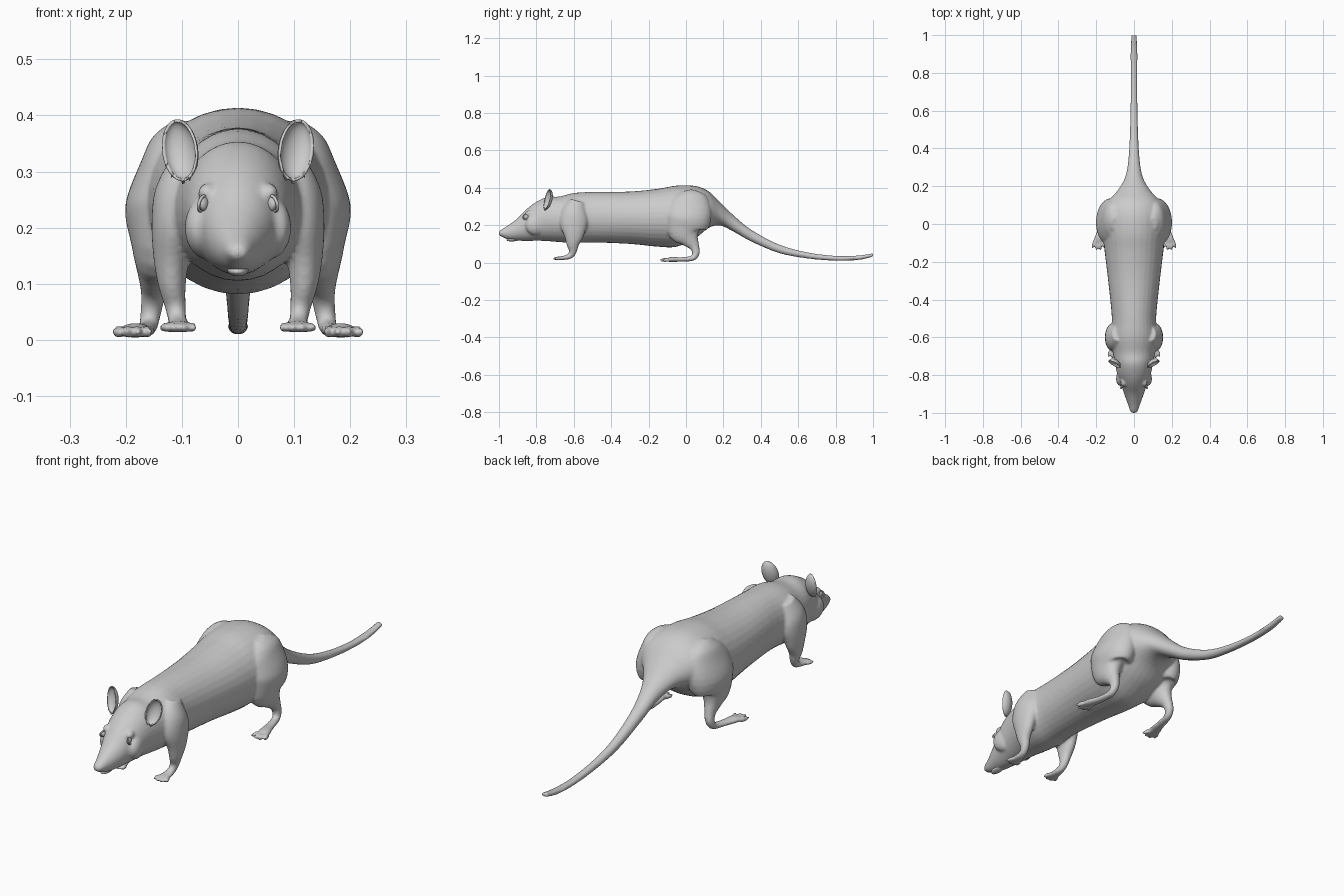
import bpy, bmesh, math
from mathutils import Vector, Matrix, Euler

if "Cube" in bpy.data.objects:
    bpy.data.objects.remove(bpy.data.objects["Cube"])


def spline(rows, steps=4):
    """Catmull-Rom interpolation of rows of numbers."""
    out = []
    n = len(rows)
    for i in range(n - 1):
        a, b, c, d = rows[max(i - 1, 0)], rows[i], rows[i + 1], rows[min(i + 2, n - 1)]
        for s in range(steps):
            t = s / steps
            out.append([0.5 * (2 * q + (r - p) * t + (2 * p - 5 * q + 4 * r - u) * t * t
                               + (3 * q - p - 3 * r + u) * t ** 3)
                        for p, q, r, u in zip(a, b, c, d)])
    out.append(list(rows[-1]))
    return out


def loft(bm, rows, upright=False, side=1, sides=32):
    """Elliptical rings along a path; rows are x, y, z, half width, half depth."""
    rows = spline(rows)
    rings = []
    for i, (x, y, z, rx, rd) in enumerate(rows):
        t = Vector(rows[min(i + 1, len(rows) - 1)][:3]) - Vector(rows[max(i - 1, 0)][:3])
        t.x = 0
        n = Vector((0, 0, 1)) if upright else t.normalized().cross(Vector((1, 0, 0)))
        ring = []
        for k in range(sides):
            a = 2 * math.pi * k / sides
            p = Vector((x, y, z)) + Vector((rx * math.cos(a), 0, 0)) + n * rd * math.sin(a)
            p.x *= side
            ring.append(bm.verts.new(p))
        rings.append(ring)
    faces = [bm.faces.new(rings[0]), bm.faces.new(rings[-1][::-1])]
    for r, q in zip(rings, rings[1:]):
        for k in range(sides):
            j = (k + 1) % sides
            faces.append(bm.faces.new((r[k], q[k], q[j], r[j])))
    bmesh.ops.recalc_face_normals(bm, faces=faces)


def ball(bm, loc, scale, rot=(0, 0, 0)):
    m = Matrix.LocRotScale(Vector(loc), Euler(rot), Vector(scale))
    return bmesh.ops.create_uvsphere(bm, u_segments=24, v_segments=14, radius=1, matrix=m)


def make(name, bm, mirror=False):
    me = bpy.data.meshes.new(name)
    bm.to_mesh(me)
    bm.free()
    me.shade_smooth()
    ob = bpy.data.objects.new(name, me)
    bpy.context.collection.objects.link(ob)
    if mirror:
        ob.modifiers.new("mirror", 'MIRROR').use_mirror_merge = False
    return ob


# Head, trunk and tail: y, top, bottom, half width
trunk = [(-1.0, .166, .147, .012), (-.985, .178, .138, .022), (-.95, .20, .124, .034),
         (-.90, .238, .118, .052), (-.85, .288, .115, .069), (-.80, .325, .117, .088),
         (-.74, .352, .115, .10), (-.68, .353, .11, .112), (-.60, .372, .105, .124),
         (-.50, .378, .108, .117), (-.30, .38, .10, .137), (-.15, .395, .085, .155),
         (-.05, .412, .085, .165), (.05, .41, .13, .165), (.12, .382, .185, .137),
         (.18, .325, .199, .085), (.25, .257, .168, .046), (.35, .175, .112, .029),
         (.50, .096, .050, .021), (.65, .055, .022, .018), (.80, .036, .010, .018),
         (.92, .038, .014, .018), (1.0, .05, .032, .015)]
bm = bmesh.new()
loft(bm, [(0, y, (t + b) / 2, w, (t - b) / 2) for y, t, b, w in trunk], upright=True)

# Legs: shoulder to paw, haunch to paw
front = [(.085, -.58, .33, .03, .04), (.097, -.595, .27, .050, .07), (.11, -.60, .21, .044, .075),
         (.118, -.60, .15, .033, .055), (.118, -.605, .10, .025, .035), (.112, -.605, .06, .019, .021),
         (.108, -.62, .036, .017, .016), (.106, -.65, .026, .022, .011), (.106, -.685, .023, .029, .010)]
hind = [(.10, .0, .385, .02, .03), (.107, .005, .36, .045, .08), (.11, .01, .32, .062, .115),
        (.125, .01, .24, .076, .125), (.135, .0, .17, .055, .10), (.145, .02, .125, .035, .052),
        (.15, .045, .085, .023, .027), (.155, .053, .05, .019, .020), (.16, .035, .024, .017, .015),
        (.17, -.02, .017, .020, .012), (.184, -.075, .017, .027, .013), (.187, -.10, .014, .025, .010)]
for s in (1, -1):
    loft(bm, front, side=s)
    loft(bm, hind, side=s)
    # Toes
    for k in range(4):
        u = (k - 1.5) / 1.5
        ball(bm, (s * (.106 + .024 * u), -.692 + .008 * u * u, .022), (.0085, .022, .009), (0, 0, s * u * .25))
        ball(bm, (s * (.188 + .025 * u), -.115 + .012 * u * u, .014), (.0078, .028, .011), (0, 0, s * u * .3))
    # Cheek and brow
    ball(bm, (s * .058, -.80, .20), (.034, .06, .055), (0, 0, s * .3))
    ball(bm, (s * .05, -.832, .262), (.02, .03, .018), (0, 0, s * .4))
body = make("body_and_legs", bm)
r = body.modifiers.new("fuse", 'REMESH')
r.mode = 'VOXEL'
r.voxel_size = .006
r.use_smooth_shade = True
sm = body.modifiers.new("soften", 'SMOOTH')
sm.factor = .5
sm.iterations = 4

# Ears: thin open cups
bm = bmesh.new()
bmesh.ops.create_uvsphere(bm, u_segments=32, v_segments=20, radius=1)
bmesh.ops.bisect_plane(bm, geom=bm.verts[:] + bm.edges[:] + bm.faces[:], plane_co=(0, 0, 0),
                       plane_no=(0, -1, 0), clear_outer=True)
bm.transform(Matrix.LocRotScale(Vector((.104, -.742, .338)),
                                Euler((math.radians(-10), math.radians(14), math.radians(22))),
                                Vector((.034, .026, .057))))
ears = make("ears", bm, True)
so = ears.modifiers.new("thickness", 'SOLIDIFY')
so.thickness = .005

# Eyes
bm = bmesh.new()
ball(bm, (.061, -.854, .243), (.009, .015, .014), (0, .2, .35))
make("eyes", bm, True)

# Eyelids: rings around the eyes
bm = bmesh.new()
m = Matrix.LocRotScale(Vector((.063, -.855, .243)), Euler((0, -.25, -.35 + .75)), Vector((1, 1, 1)))
n, q = 24, 8
rings = []
for i in range(n):
    a = 2 * math.pi * i / n
    rings.append([])
    for k in range(q):
        b = 2 * math.pi * k / q
        rad = 1 + .2 * math.cos(b)
        rings[-1].append(bm.verts.new(m @ Vector((.003 * math.sin(b), .017 * rad * math.cos(a), .014 * rad * math.sin(a)))))
for i in range(n):
    for k in range(q):
        a, b = rings[i], rings[(i + 1) % n]
        bm.faces.new((a[k], b[k], b[(k + 1) % q], a[(k + 1) % q]))
bmesh.ops.recalc_face_normals(bm, faces=bm.faces[:])
make("eyelids", bm, True)

# Nose and lower lip
bm = bmesh.new()
ball(bm, (0, -.986, .156), (.014, .014, .013))
make("nose", bm)
bm = bmesh.new()
ball(bm, (0, -.92, .125), (.019, .04, .011), (.1, 0, 0))
make("lower_lip", bm)
